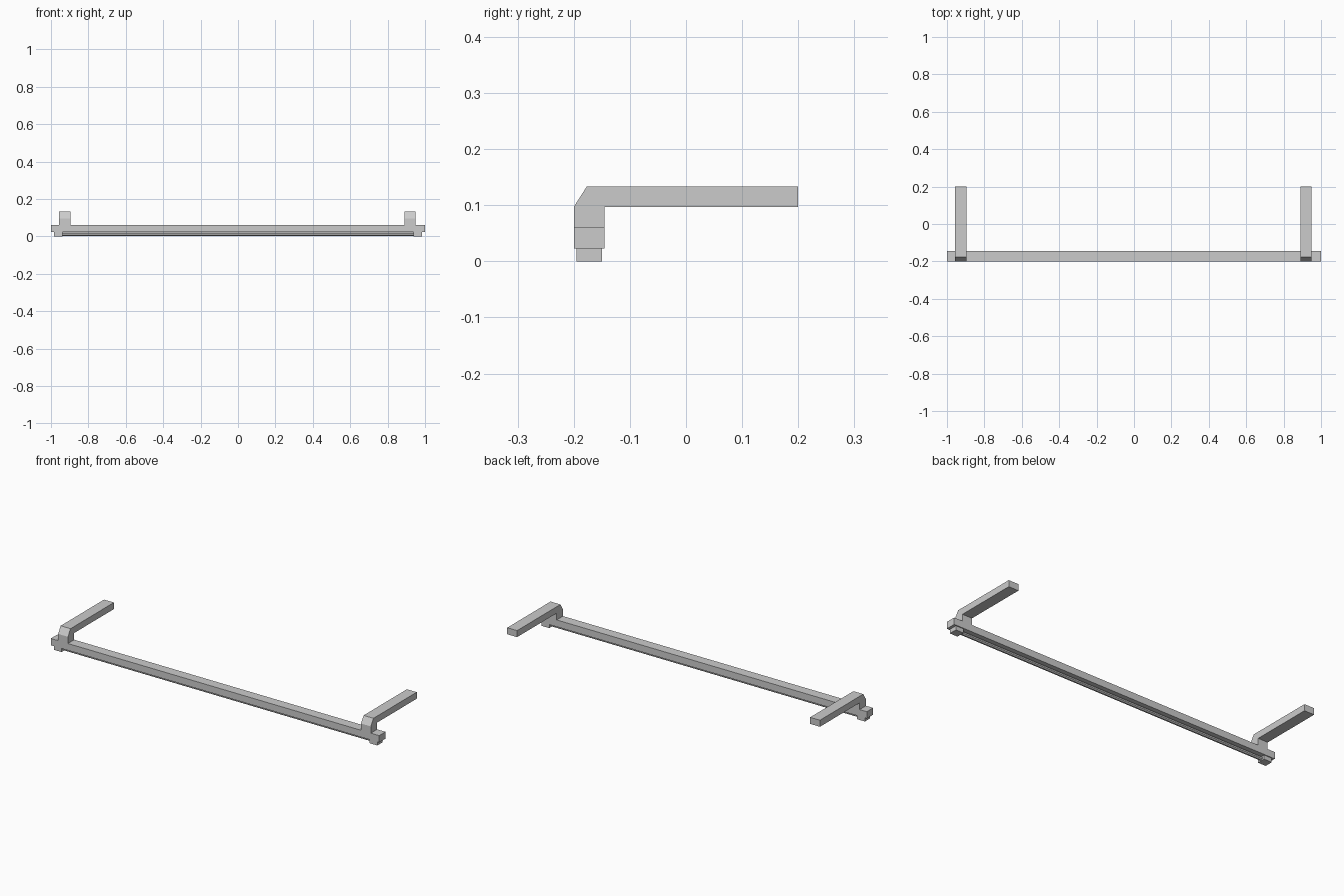
import bpy, bmesh, math

if "Cube" in bpy.data.objects:
    bpy.data.objects.remove(bpy.data.objects["Cube"])

def box(name, x0, x1, y0, y1, z0, z1):
    bm = bmesh.new()
    bmesh.ops.create_cube(bm, size=1)
    for v in bm.verts:
        v.co = ((x0, x1)[v.co.x > 0], (y0, y1)[v.co.y > 0], (z0, z1)[v.co.z > 0])
    return finish(name, bm)

def finish(name, bm):
    bmesh.ops.recalc_face_normals(bm, faces=bm.faces)
    me = bpy.data.meshes.new(name)
    bm.to_mesh(me)
    bm.free()
    ob = bpy.data.objects.new(name, me)
    bpy.context.collection.objects.link(ob)
    return ob

def extrude_x(name, profile, x0, x1):
    bm = bmesh.new()
    face = bm.faces.new([bm.verts.new((x0, y, z)) for y, z in profile])
    ext = bmesh.ops.extrude_face_region(bm, geom=[face])
    moved = [g for g in ext["geom"] if isinstance(g, bmesh.types.BMVert)]
    bmesh.ops.translate(bm, verts=moved, vec=(x1 - x0, 0, 0))
    return finish(name, bm)

# Long housing bar
box("housing_bar", -1, 1, -0.2, -0.145, 0.0225, 0.06)

# End sockets under the bar
box("left_socket", -0.985, -0.938, -0.195, -0.15, 0, 0.0225)
box("right_socket", 0.938, 0.985, -0.195, -0.15, 0, 0.0225)

# Thin low-poly tube between the sockets
R, CY, CZ, N = 0.010, -0.1725, 0.012, 8
ring = [(CY + R * math.cos(2 * math.pi * (i + 0.5) / N),
         CZ + R * math.sin(2 * math.pi * (i + 0.5) / N)) for i in range(N)]
extrude_x("tube", ring, -0.938, 0.938)

# Bent wall arms with a chamfered elbow
arm = [(-0.2, 0.06), (-0.2, 0.097), (-0.177, 0.133), (0.2, 0.133),
       (0.2, 0.097), (-0.145, 0.097), (-0.145, 0.06)]
extrude_x("left_arm", arm, -0.956, -0.896)
extrude_x("right_arm", arm, 0.889, 0.949)
